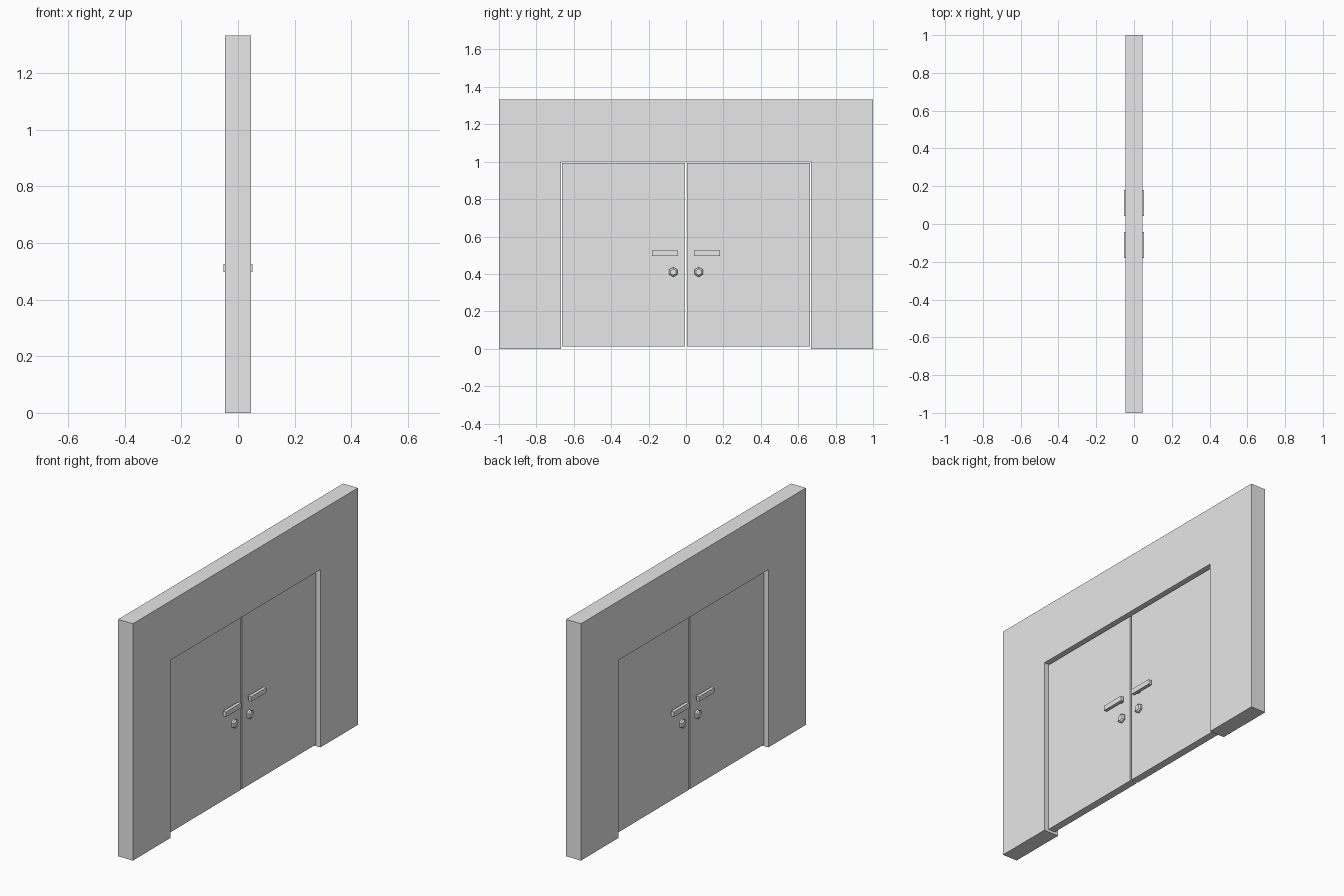
import bpy, bmesh, math
from mathutils import Matrix

default = bpy.data.objects.get("Cube")
if default:
    bpy.data.objects.remove(default, do_unlink=True)

grey = bpy.data.materials.new("light_grey")
grey.use_nodes = True
colour = (0.8, 0.8, 0.8, 1)
grey.diffuse_color = colour
grey.node_tree.nodes["Principled BSDF"].inputs["Base Color"].default_value = colour


def finish(name, bm):
    bmesh.ops.recalc_face_normals(bm, faces=bm.faces)
    mesh = bpy.data.meshes.new(name)
    bm.to_mesh(mesh)
    bm.free()
    mesh.materials.append(grey)
    obj = bpy.data.objects.new(name, mesh)
    bpy.context.collection.objects.link(obj)
    return obj


def box(name, x, y, z):
    """Box from (low, high) pairs on each axis."""
    bm = bmesh.new()
    bmesh.ops.create_cube(bm, size=1)
    for v in bm.verts:
        for axis, span in enumerate((x, y, z)):
            v.co[axis] = span[0] if v.co[axis] < 0 else span[1]
    return finish(name, bm)


def span(side, low, high):
    return tuple(sorted((side * low, side * high)))


WALL, DOOR, GRIP = 0.046, 0.0215, 0.052
HEIGHT, OPENING = 1.333, 0.667

# Wall: an upside-down U profile extruded through its thickness
bm = bmesh.new()
profile = [(-1, 0), (-OPENING, 0), (-OPENING, 1), (OPENING, 1),
           (OPENING, 0), (1, 0), (1, HEIGHT), (-1, HEIGHT)]
face = bm.faces.new([bm.verts.new((-WALL, y, z)) for y, z in profile])
extruded = bmesh.ops.extrude_face_region(bm, geom=[face])["geom"]
bmesh.ops.translate(bm, vec=(2 * WALL, 0, 0),
                    verts=[g for g in extruded if isinstance(g, bmesh.types.BMVert)])
finish("wall", bm)


def knob(name, face_side, y):
    """Six-sided knob with a chamfered front."""
    bm = bmesh.new()
    rings = []
    for x, radius in ((DOOR - 0.002, 0.026), (0.031, 0.026), (0.038, 0.017)):
        rings.append([bm.verts.new((face_side * x,
                                    y + radius * math.sin(i * math.pi / 3),
                                    0.41 + radius * math.cos(i * math.pi / 3)))
                      for i in range(6)])
    for a, b in zip(rings, rings[1:]):
        for i in range(6):
            j = (i + 1) % 6
            bm.faces.new((a[i], a[j], b[j], b[i]))
    bm.faces.new(rings[0])
    bm.faces.new(rings[-1])
    finish(name, bm)


# Two doors, each with a handle and a knob on both faces
for side, label in ((-1, "near"), (1, "far")):
    box(label + "_door", (-DOOR, DOOR), span(side, 0.005, 0.662), (0.012, 0.994))
    for face_side, end in ((1, "left"), (-1, "right")):
        tag = f"{label}_{end}"
        box(tag + "_handle", span(face_side, 0.034, GRIP),
            span(side, 0.043, 0.181), (0.497, 0.525))
        box(tag + "_handle_stem", span(face_side, DOOR - 0.002, 0.035),
            span(side, 0.06, 0.076), (0.503, 0.519))
        knob(tag + "_knob", face_side, side * 0.068)
